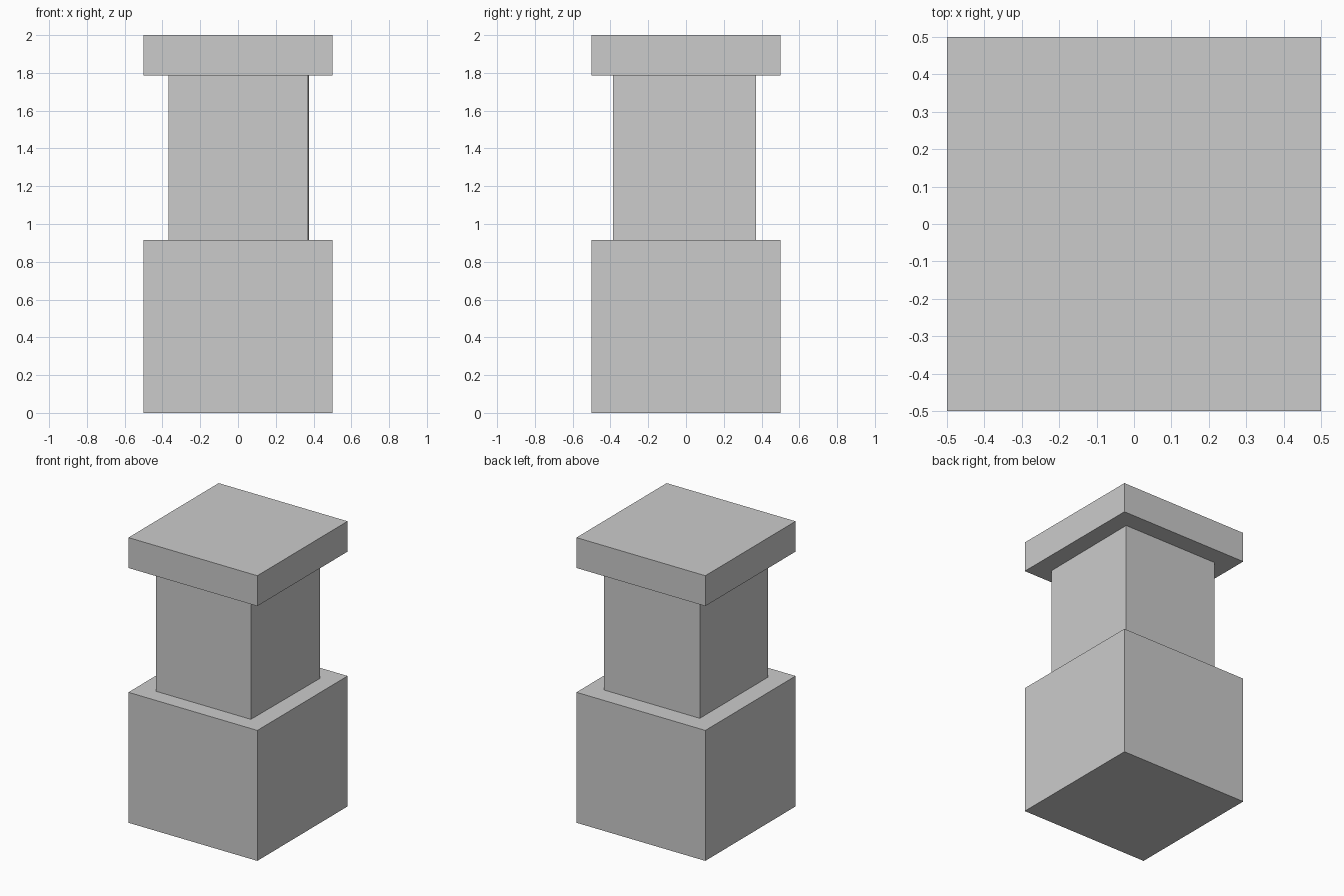
import bpy

if "Cube" in bpy.data.objects:
    bpy.data.objects.remove(bpy.data.objects["Cube"])


def prism(name, footprint, z0, z1):
    """Closed flat-sided block from a counter-clockwise footprint."""
    n = len(footprint)
    verts = [(x, y, z) for z in (z0, z1) for x, y in footprint]
    faces = [tuple(reversed(range(n))), tuple(range(n, 2 * n))]
    faces += [(i, (i + 1) % n, n + (i + 1) % n, n + i) for i in range(n)]
    mesh = bpy.data.meshes.new(name)
    mesh.from_pydata(verts, [], faces)
    obj = bpy.data.objects.new(name, mesh)
    bpy.context.collection.objects.link(obj)
    return obj


square = [(-0.5, -0.5), (0.5, -0.5), (0.5, 0.5), (-0.5, 0.5)]
# Shaft is slightly off-centre, its right face very slightly skewed
shaft = [(-0.367, -0.387), (0.371, -0.387), (0.377, 0.371), (-0.367, 0.371)]

BASE_TOP, CAP_BOTTOM, TOP = 0.915, 1.787, 2.0

prism("base_block", square, 0.0, BASE_TOP)
prism("shaft", shaft, BASE_TOP, CAP_BOTTOM)
prism("cap_slab", square, CAP_BOTTOM, TOP)
